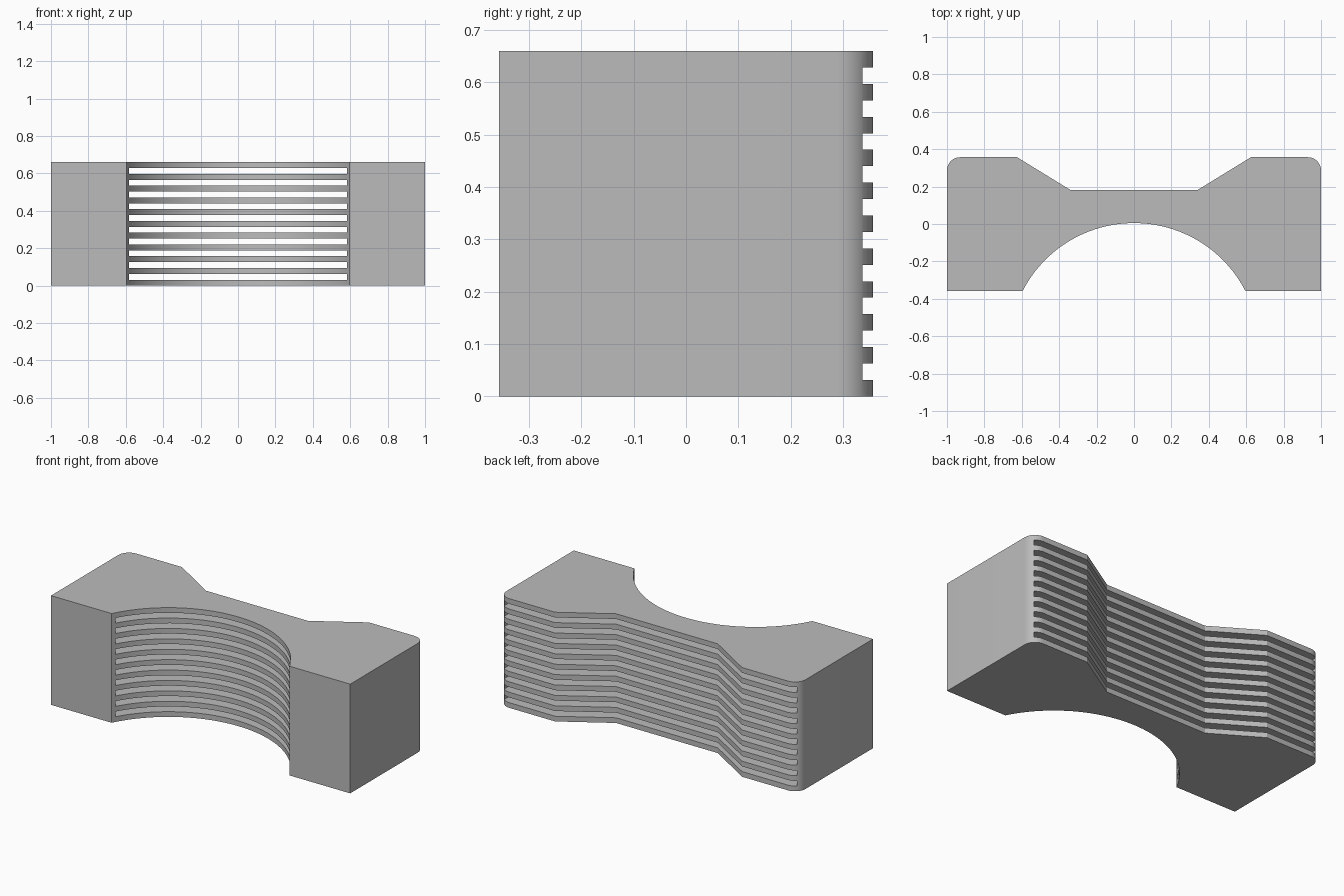
import bpy, bmesh
from math import sin, cos, pi, asin, sqrt, radians

cube = bpy.data.objects.get("Cube")
if cube:
    bpy.data.objects.remove(cube, do_unlink=True)

HEIGHT = 0.66
DEPTH = 0.357          # half of the front-to-back size
LAYERS = 21            # alternating fins and gaps
CORNER = 0.07          # rounding of the back corners
WALL = 0.022           # skin left around the slots

grey = bpy.data.materials.new("plain_grey")
grey.use_nodes = True
colour = (0.5, 0.5, 0.5, 1)
grey.diffuse_color = colour
grey.node_tree.nodes["Principled BSDF"].inputs["Base Color"].default_value = colour


def make_object(name, bm):
    bmesh.ops.recalc_face_normals(bm, faces=bm.faces)
    mesh = bpy.data.meshes.new(name)
    bm.to_mesh(mesh)
    bm.free()
    mesh.materials.append(grey)
    obj = bpy.data.objects.new(name, mesh)
    bpy.context.collection.objects.link(obj)
    return obj


def extrude_plan(bm, points, z0, z1):
    base = bm.faces.new([bm.verts.new((x, y, z0)) for x, y in points])
    top = bmesh.ops.extrude_face_region(bm, geom=[base])["geom"]
    verts = [v for v in top if isinstance(v, bmesh.types.BMVert)]
    bmesh.ops.translate(bm, vec=(0, 0, z1 - z0), verts=verts)


# Half plan: from the trough corner round to the back recess
half = [(0.595, -DEPTH), (1, -DEPTH)]
for i in range(9):
    a = i / 8 * pi / 2
    half.append((1 - CORNER + CORNER * cos(a), DEPTH - CORNER + CORNER * sin(a)))
half += [(0.625, DEPTH), (0.34, 0.182)]
plan = half + [(-x, y) for x, y in reversed(half)]

# Front trough arc, left to right
rise = 0.362
radius = (0.595 ** 2 + rise ** 2) / (2 * rise)
centre_y = rise - DEPTH - radius
sweep = asin(0.595 / radius)
steps = 48
for i in range(1, steps):
    a = sweep * (2 * i / steps - 1)
    plan.append((radius * sin(a), centre_y + radius * cos(a)))

bm = bmesh.new()
extrude_plan(bm, plan, 0, HEIGHT)
body = make_object("finned_block", bm)

# Horizontal slots, open to the trough and to the back
bm = bmesh.new()
layer = HEIGHT / LAYERS
side, front = 1 - WALL, WALL - DEPTH
slot = [(-side, front), (side, front), (side, 0.5), (-side, 0.5)]
for i in range(1, LAYERS, 2):
    extrude_plan(bm, slot, i * layer, (i + 1) * layer)
cutter = make_object("slot_cutter", bm)
cutter.hide_render = True

cut = body.modifiers.new("slots", "BOOLEAN")
cut.operation = "DIFFERENCE"
cut.solver = "EXACT"
cut.object = cutter

bpy.ops.object.select_all(action="DESELECT")
body.select_set(True)
bpy.context.view_layer.objects.active = body
bpy.ops.object.modifier_apply(modifier=cut.name)
bpy.data.objects.remove(cutter, do_unlink=True)
bpy.ops.object.shade_smooth_by_angle(angle=radians(30))
